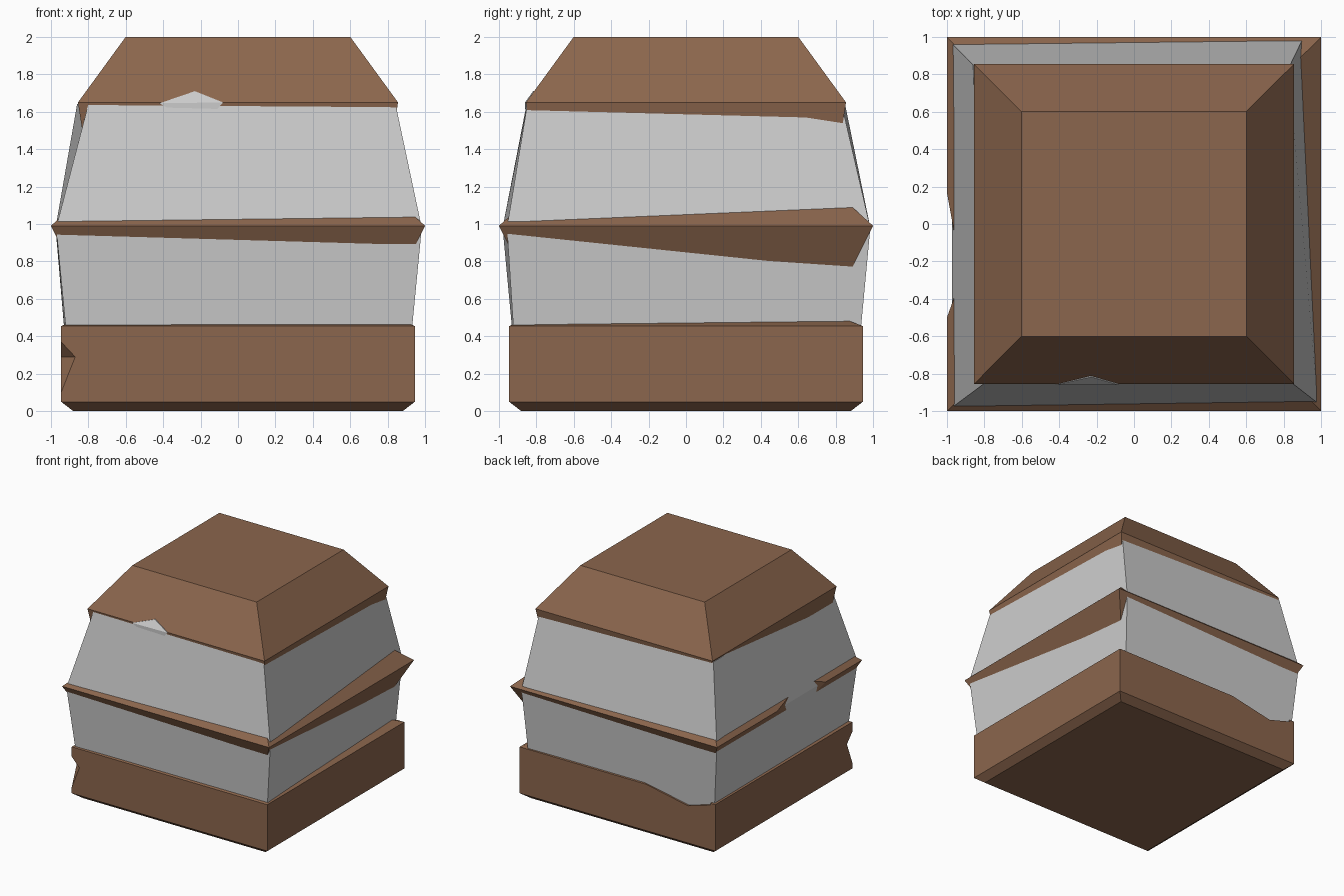
import bpy, bmesh

if "Cube" in bpy.data.objects:
    bpy.data.objects.remove(bpy.data.objects["Cube"])


def material(name, rgb):
    m = bpy.data.materials.new(name)
    m.diffuse_color = (*rgb, 1)
    m.use_nodes = True
    m.node_tree.nodes["Principled BSDF"].inputs["Base Color"].default_value = m.diffuse_color
    return m


brown = material("brown", (0.26, 0.133, 0.074))
grey = material("light grey", (0.6, 0.6, 0.6))


def add_object(name, bm, mat):
    bmesh.ops.recalc_face_normals(bm, faces=bm.faces)
    me = bpy.data.meshes.new(name)
    bm.to_mesh(me)
    bm.free()
    me.materials.append(mat)
    ob = bpy.data.objects.new(name, me)
    bpy.context.collection.objects.link(ob)
    return ob


def loft(name, rings, mat):
    """Closed solid through four-cornered rings."""
    bm = bmesh.new()
    loops = [[bm.verts.new(p) for p in ring] for ring in rings]
    for a, b in zip(loops, loops[1:]):
        for i in range(4):
            j = (i + 1) % 4
            bm.faces.new((a[i], a[j], b[j], b[i]))
    bm.faces.new(loops[0][::-1])
    bm.faces.new(loops[-1])
    return add_object(name, bm, mat)


def hull(name, points, mat):
    bm = bmesh.new()
    for p in points:
        bm.verts.new(p)
    res = bmesh.ops.convex_hull(bm, input=bm.verts)
    bmesh.ops.delete(bm, geom=[v for v in bm.verts if not v.link_faces], context='VERTS')
    return add_object(name, bm, mat)


def square(r, z):
    return [(-r, -r, z), (r, -r, z), (r, r, z), (-r, r, z)]


# Brown body: foot, middle ridge and cap as one square profile
profile = [(0.88, 0), (0.945, 0.05), (0.945, 0.455), (0.85, 0.49), (0.85, 0.69),
           (1.0, 0.99), (0.85, 1.125), (0.82, 1.42), (0.855, 1.65), (0.6, 2.0)]
body = loft("brown_body", [square(r, z) for r, z in profile], brown)

# Uneven grey wrap showing between the brown bands
levels = [
    (0.36, [(-0.912, -0.922), (0.922, -0.917), (0.867, 0.927), (-0.922, 0.927)]),
    (0.98, [(-0.972, -0.98), (0.982, -0.957), (0.9, 0.985), (-0.975, 0.967)]),
    (1.64, [(-0.80, -0.852), (0.842, -0.848), (0.826, 0.832), (-0.86, 0.85)]),
]
loft("grey_wrap", [[(x, y, z) for x, y in ring] for z, ring in levels], grey)

# Chips cut out of the brown body: ridge gap, foot corner, foot back edge
cutters = [
    hull("ridge_cutter", [(x, y, z) for z in (0.8, 1.15) for x, y in
         ((-0.96, -0.39), (-0.96, -0.05), (-1.0, 0.17), (-1.0, -0.5),
          (-1.1, 0.17), (-1.1, -0.5))], brown),
    hull("corner_cutter", [(-0.945, -0.945, 0.37), (-0.945, -0.945, 0.10),
         (-0.87, -0.945, 0.29), (-0.945, -0.87, 0.29),
         (-0.85, -1.0, 0.29), (-1.0, -0.85, 0.29), (-1.05, -1.05, 0.25)], brown),
    hull("back_edge_cutter", [(x, y, z) for y in (0.86, 1.0) for x, z in
         ((-0.25, 0.46), (-0.68, 0.375), (-0.9, 0.44), (-0.9, 0.52), (-0.25, 0.52))], brown),
]
for c in cutters:
    c.hide_render = True
    mod = body.modifiers.new(c.name, 'BOOLEAN')
    mod.operation = 'DIFFERENCE'
    mod.solver = 'EXACT'
    mod.object = c
bpy.context.view_layer.update()
deps = bpy.context.evaluated_depsgraph_get()
baked = bpy.data.meshes.new_from_object(body.evaluated_get(deps))
body.modifiers.clear()
body.data = baked
for c in cutters:
    bpy.data.objects.remove(c)

# Grey chip on the lower front edge of the cap
chip = [(-0.42, 1.645), (-0.23, 1.71), (-0.08, 1.65), (-0.11, 1.615), (-0.38, 1.622)]
pts = []
for x, z in chip:
    y = -0.855 + max(0, z - 1.65) * 0.714 - 0.005
    pts += [(x, y, z), (x, y + 0.009, z)]
hull("cap_chip", pts, grey)
